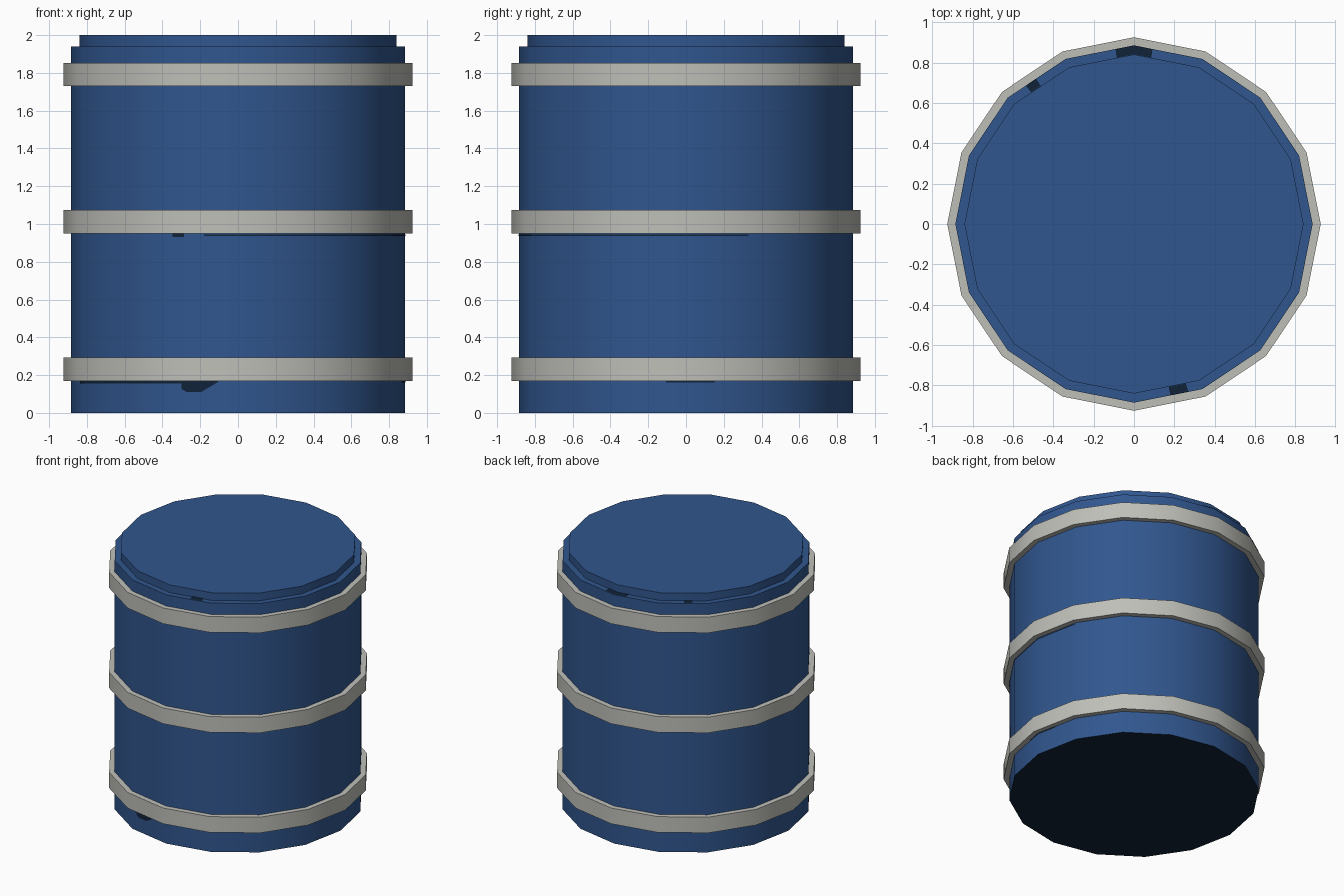
import bpy, bmesh, math

if "Cube" in bpy.data.objects:
    bpy.data.objects.remove(bpy.data.objects["Cube"])

SIDES = 16
R = 0.885


def material(name, rgb):
    m = bpy.data.materials.new(name)
    m.diffuse_color = (*rgb, 1)
    m.use_nodes = True
    m.node_tree.nodes["Principled BSDF"].inputs["Base Color"].default_value = m.diffuse_color
    return m


BLUE = material("barrel blue", (0.03, 0.093, 0.27))
GREY = material("hoop grey", (0.52, 0.52, 0.485))
DARK = material("worn dark navy", (0.005, 0.017, 0.04))


def finish(bm, name, mats):
    me = bpy.data.meshes.new(name)
    bm.to_mesh(me)
    bm.free()
    for m in mats:
        me.materials.append(m)
    ob = bpy.data.objects.new(name, me)
    bpy.context.collection.objects.link(ob)
    bpy.ops.object.select_all(action='DESELECT')
    ob.select_set(True)
    bpy.context.view_layer.objects.active = ob
    bpy.ops.object.shade_smooth_by_angle(angle=math.radians(35))
    return ob


def revolve(name, profile, mats, capped=False):
    bm = bmesh.new()
    rings = []
    for r, z in profile:
        rings.append([bm.verts.new((r * math.cos(math.tau * i / SIDES),
                                    r * math.sin(math.tau * i / SIDES), z))
                      for i in range(SIDES)])
    for lo, hi in zip(rings, rings[1:]):
        for i in range(SIDES):
            j = (i + 1) % SIDES
            bm.faces.new((lo[i], lo[j], hi[j], hi[i]))
    if capped:
        bm.faces.new(rings[0][::-1]).material_index = 1   # dark underside
        bm.faces.new(rings[-1])
    return finish(bm, name, mats)


def on_side(deg, r, z):
    """Point on the flat-sided outline at the given angle."""
    a = math.radians(deg)
    step = math.tau / SIDES
    d = r * math.cos(step / 2) / math.cos(a % step - step / 2)
    return d * math.cos(a), d * math.sin(a), z


def chip(name, a0, a1, inner, outer, taper=0.0):
    """Thin worn patch between two (radius, height) edges over an angle range."""
    bm = bmesh.new()
    angles = [a0, a0 + taper] if taper else [a0]
    angles += [k * 22.5 for k in range(-16, 33) if a0 + taper < k * 22.5 < a1 - taper]
    angles += [a1 - taper, a1] if taper else [a1]
    prev = None
    for a in angles:
        end = taper and a in (a0, a1)
        mix = 0.15 if end else 1.0
        low = [o + (i - o) * mix for i, o in zip(inner, outer)]
        pair = bm.verts.new(on_side(a, *low)), bm.verts.new(on_side(a, *outer))
        if prev:
            bm.faces.new((prev[0], pair[0], pair[1], prev[1]))
        prev = pair
    return finish(bm, name, [DARK])


# Drum with stepped lid
revolve("barrel_body", [(R, 0), (R, 1.94), (0.84, 1.94), (0.84, 2.0)],
        [BLUE, DARK], capped=True)

# Three raised hoops
for label, z in (("lower", 0.17), ("middle", 0.95), ("upper", 1.73)):
    revolve(label + "_hoop",
            [(R - 0.01, z), (0.925, z), (0.925, z + 0.123), (R - 0.01, z + 0.123)], [GREY])

# Worn paint beneath the hoops
S = R + 0.003
chip("wear_lower_front", 197, 262, (S, 0.155), (S, 0.172))
chip("wear_lower_dip", 246, 263, (S, 0.11), (S, 0.172), 6)
chip("wear_lower_right", 353, 370, (S, 0.16), (S, 0.172))
chip("wear_middle_front", 258, 382, (S, 0.936), (S, 0.944))
chip("wear_middle_spot", 247, 251, (S, 0.93), (S, 0.952))

# Worn paint on the rim ledge
for i, (a0, a1) in enumerate(((84, 96), (124, 128), (282, 288))):
    chip(f"wear_rim_{i + 1}", a0, a1, (R, 1.943), (0.841, 1.943))
